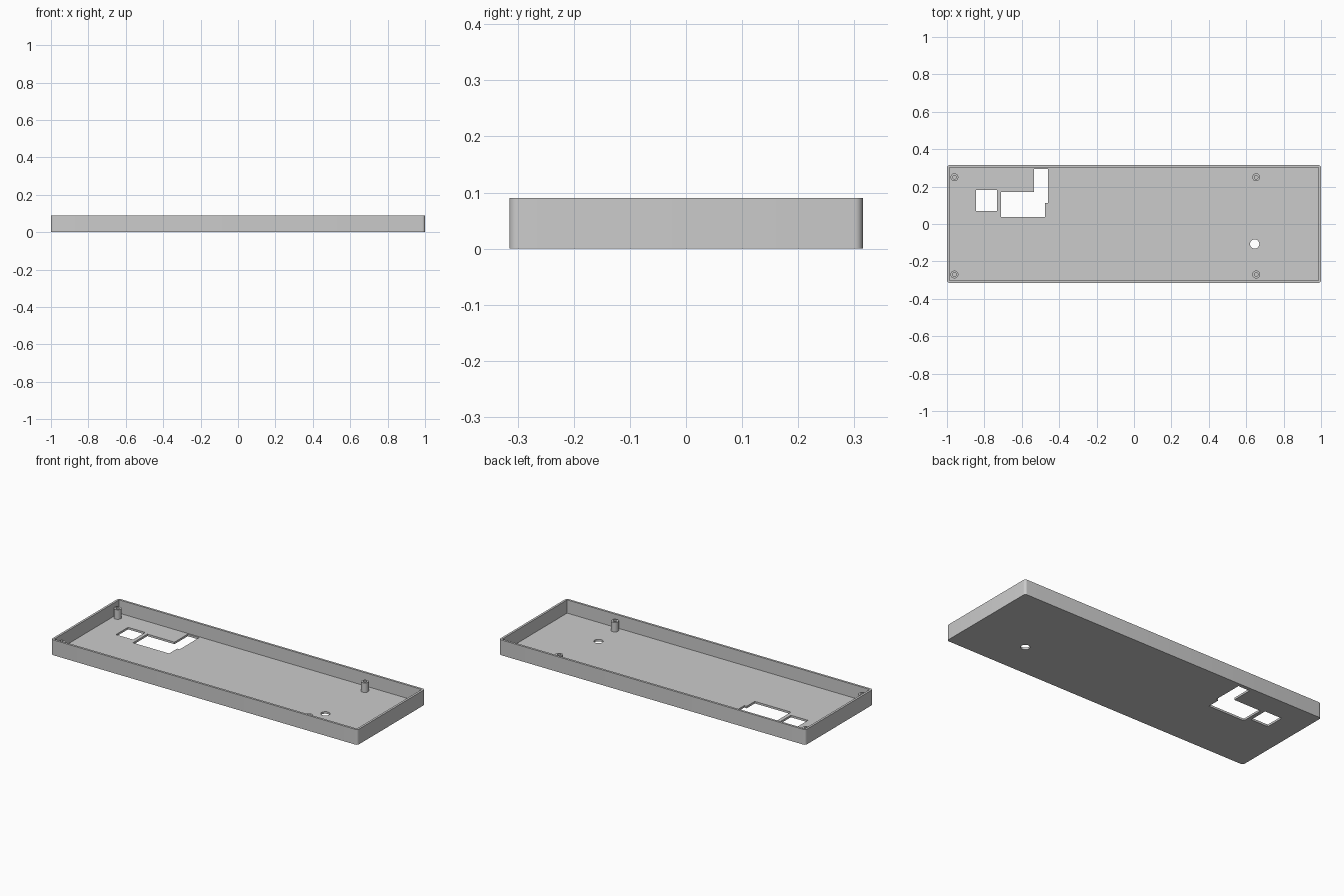
import bpy
import bmesh
import math

old = bpy.data.objects.get("Cube")
if old:
    bpy.data.objects.remove(old, do_unlink=True)

HALF_X, HALF_Y, HEIGHT = 1.0, 0.315, 0.09
WALL, FLOOR, CORNER = 0.013, 0.012, 0.015
POST_TOP = 0.068

grey = bpy.data.materials.new("light_grey_plastic")
grey.use_nodes = True
grey.diffuse_color = (0.6, 0.6, 0.6, 1)
grey.node_tree.nodes["Principled BSDF"].inputs["Base Color"].default_value = (0.6, 0.6, 0.6, 1)


def finish(name, bm):
    bmesh.ops.recalc_face_normals(bm, faces=bm.faces)
    mesh = bpy.data.meshes.new(name)
    bm.to_mesh(mesh)
    bm.free()
    mesh.materials.append(grey)
    obj = bpy.data.objects.new(name, mesh)
    bpy.context.collection.objects.link(obj)
    return obj


def prism(name, outline, z0, z1):
    """Extrude a flat outline from z0 up to z1."""
    bm = bmesh.new()
    face = bm.faces.new([bm.verts.new((x, y, z0)) for x, y in outline])
    top = bmesh.ops.extrude_face_region(bm, geom=[face])["geom"]
    verts = [v for v in top if isinstance(v, bmesh.types.BMVert)]
    bmesh.ops.translate(bm, verts=verts, vec=(0, 0, z1 - z0))
    return finish(name, bm)


def rect(x0, x1, y0, y1):
    return [(x0, y0), (x1, y0), (x1, y1), (x0, y1)]


def circle(cx, cy, r, n):
    turn = 2 * math.pi / n
    return [(cx + r * math.cos(i * turn), cy + r * math.sin(i * turn)) for i in range(n)]


def rounded_rect(hx, hy, r, steps=6):
    points = []
    for k, (sx, sy) in enumerate([(1, 1), (-1, 1), (-1, -1), (1, -1)]):
        for i in range(steps + 1):
            a = (k + i / steps) * math.pi / 2
            points.append((sx * (hx - r) + r * math.cos(a), sy * (hy - r) + r * math.sin(a)))
    return points


def activate(obj):
    bpy.ops.object.select_all(action="DESELECT")
    obj.select_set(True)
    bpy.context.view_layer.objects.active = obj


def cut(target, cutter):
    cutter.hide_render = True
    mod = target.modifiers.new("cut", "BOOLEAN")
    mod.operation = "DIFFERENCE"
    mod.solver = "EXACT"
    mod.object = cutter
    activate(target)
    bpy.ops.object.modifier_apply(modifier=mod.name)
    bpy.data.objects.remove(cutter, do_unlink=True)


# Open tray with rounded outer corners
tray = prism("tray", rounded_rect(HALF_X, HALF_Y, CORNER), 0, HEIGHT)
ix, iy = HALF_X - WALL, HALF_Y - WALL
cut(tray, prism("cavity", rect(-ix, ix, -iy, iy), FLOOR, HEIGHT + 0.1))

# Openings through the floor: square, stepped and round
stepped = [(-0.711, 0.037), (-0.475, 0.037), (-0.475, 0.112), (-0.459, 0.112),
           (-0.459, 0.294), (-0.534, 0.294), (-0.534, 0.171), (-0.711, 0.171)]
openings = [rect(-0.845, -0.733, 0.07, 0.182), stepped, circle(0.645, -0.107, 0.025, 24)]
for outline in openings:
    cut(tray, prism("opening", outline, -0.05, FLOOR + 0.03))

# Screw posts with blind holes
posts = []
for side, x in (("right", -0.96), ("left", 0.653)):
    for end, y in (("front", -0.27), ("back", 0.25)):
        post = prism(f"{end}_{side}_screw_post", circle(x, y, 0.021, 24), FLOOR - 0.004, POST_TOP)
        cut(post, prism("screw_hole", circle(x, y, 0.01, 24), FLOOR, POST_TOP + 0.05))
        posts.append(post)

# Smooth the round surfaces, keep edges sharp
for obj in [tray] + posts:
    activate(obj)
    bpy.ops.object.shade_smooth_by_angle(angle=math.radians(30))
